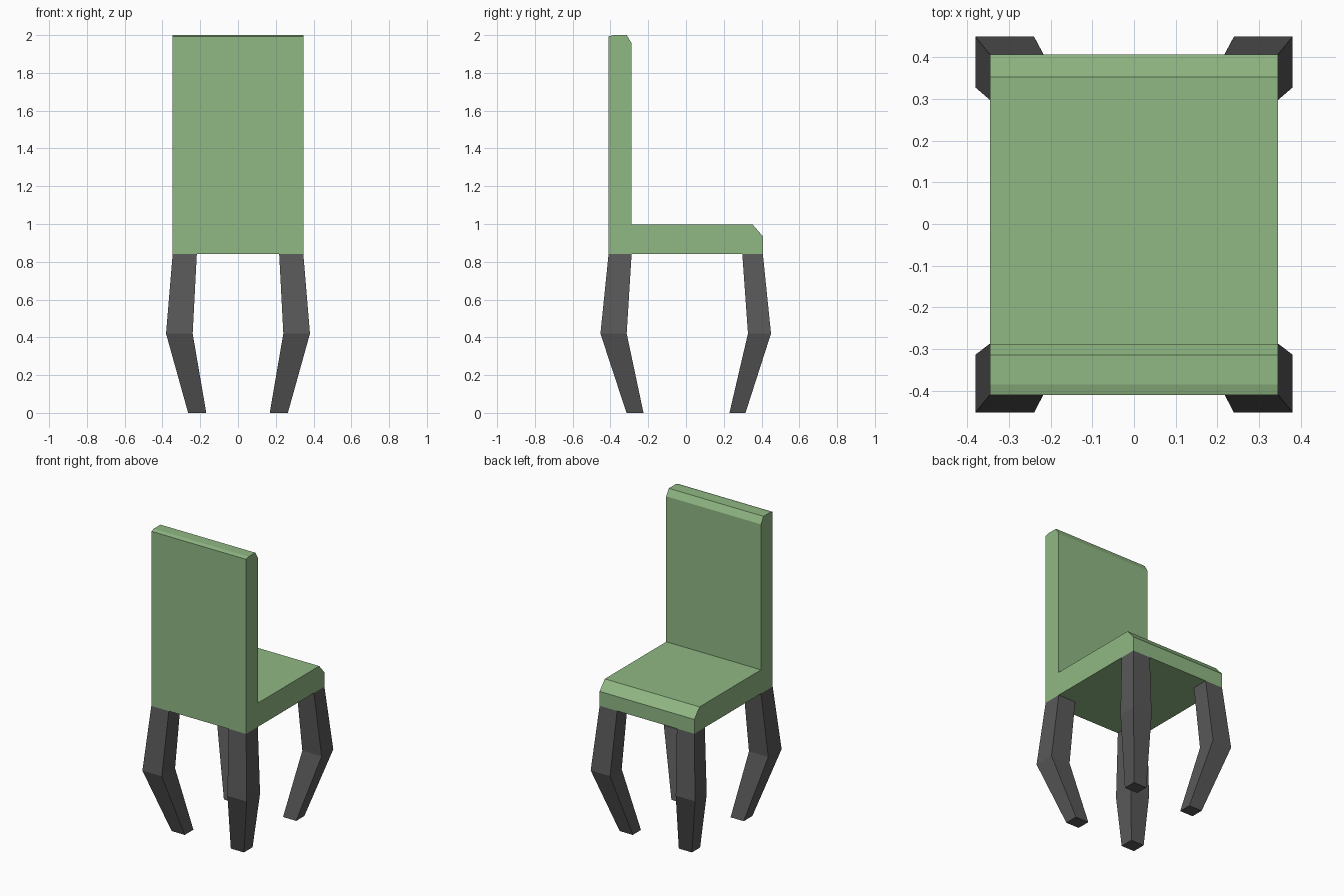
import bpy, bmesh

if "Cube" in bpy.data.objects:
    bpy.data.objects.remove(bpy.data.objects["Cube"])


def material(name, color):
    m = bpy.data.materials.new(name)
    m.diffuse_color = (*color, 1)
    m.use_nodes = True
    m.node_tree.nodes["Principled BSDF"].inputs["Base Color"].default_value = m.diffuse_color
    return m


def loft(name, rings, mat, cap_end=True):
    """Skin a list of equal-length point rings, capping the ends."""
    bm = bmesh.new()
    loops = [[bm.verts.new(p) for p in ring] for ring in rings]
    for a, b in zip(loops, loops[1:]):
        n = len(a)
        for i in range(n):
            j = (i + 1) % n
            bm.faces.new((a[i], a[j], b[j], b[i]))
    bm.faces.new(loops[0][::-1])
    if cap_end:
        bm.faces.new(loops[-1])
    bmesh.ops.recalc_face_normals(bm, faces=bm.faces)
    mesh = bpy.data.meshes.new(name)
    bm.to_mesh(mesh)
    bm.free()
    mesh.materials.append(mat)
    ob = bpy.data.objects.new(name, mesh)
    bpy.context.collection.objects.link(ob)
    return ob


green = material("green_cover", (0.28, 0.48, 0.23))
dark = material("dark_legs", (0.1, 0.1, 0.1))

# Seat and backrest: one L-shaped side profile (y, z) across the width
profile = [(-0.41, 0.84), (0.407, 0.84), (0.407, 0.935), (0.353, 0.997),
           (-0.288, 0.997), (-0.288, 1.957), (-0.314, 2.0),
           (-0.385, 2.0), (-0.41, 1.993)]
loft("seat_and_backrest",
     [[(x, y, z) for y, z in profile] for x in (-0.346, 0.346)], green)

# Bent legs: rectangular sections (z, x inner, x outer, y inner, y outer)
far_leg = [(0, 0.168, 0.264, 0.23, 0.315),
           (0.42, 0.24, 0.381, 0.328, 0.45),
           (0.84, 0.218, 0.346, 0.298, 0.407)]
backrest_leg = [(0, 0.168, 0.264, 0.225, 0.315),
                (0.42, 0.24, 0.381, 0.314, 0.453),
                (0.84, 0.218, 0.346, 0.288, 0.41)]

for end, sy, sections in (("seat_edge", 1, far_leg), ("backrest", -1, backrest_leg)):
    for side, sx in (("left", -1), ("right", 1)):
        rings = [[(sx * x, sy * y, z) for x, y in
                  ((xi, yi), (xo, yi), (xo, yo), (xi, yo))]
                 for z, xi, xo, yi, yo in sections]
        # the top is closed by the seat underside
        leg = loft(f"{end}_{side}_leg", rings, dark, cap_end=False)
